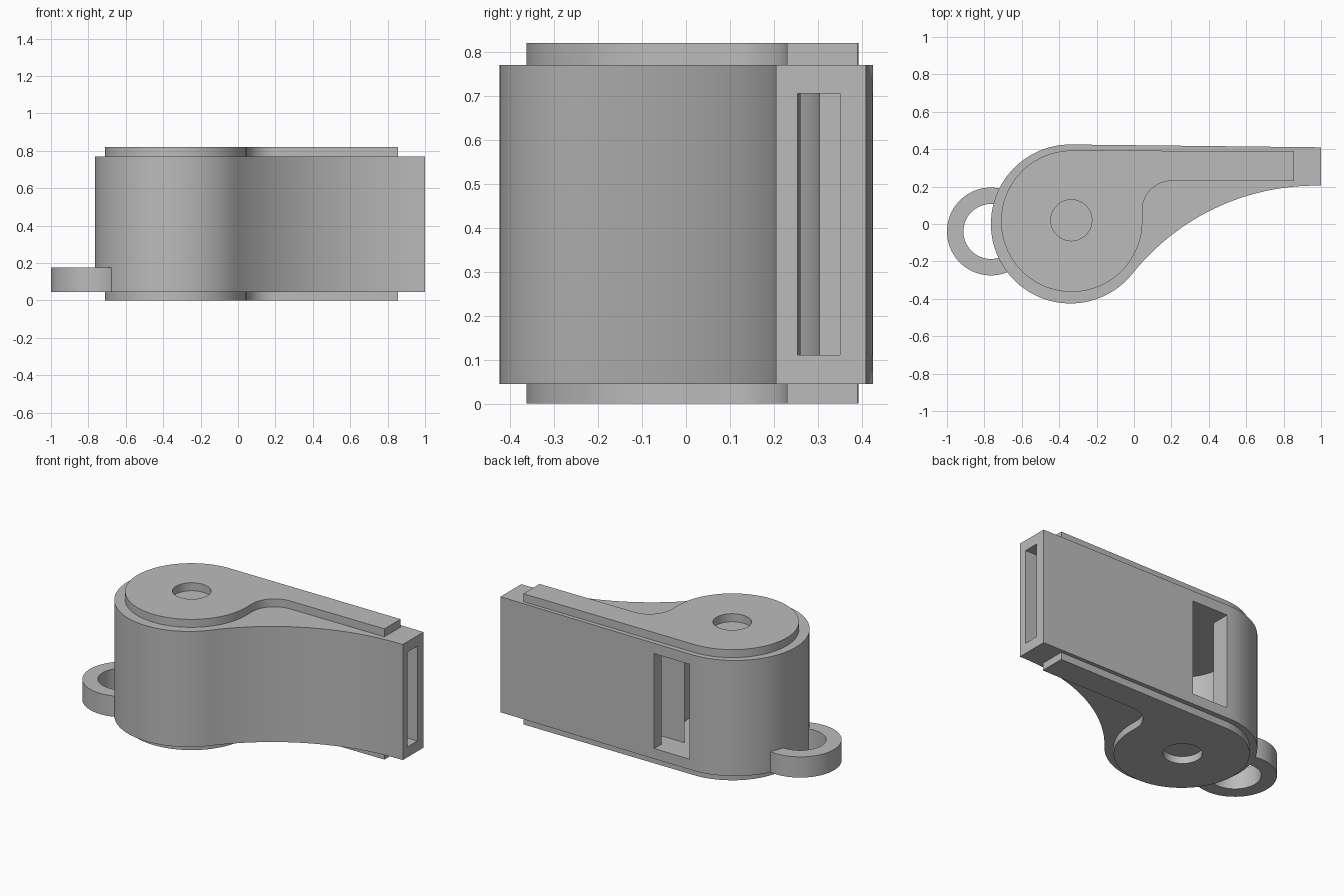
import bpy, bmesh
from math import cos, sin, radians, sqrt, atan2, degrees

cube = bpy.data.objects.get("Cube")
if cube:
    bpy.data.objects.remove(cube, do_unlink=True)

GREY = (0.5, 0.5, 0.5, 1)
grey = bpy.data.materials.new("light grey plastic")
grey.use_nodes = True
grey.diffuse_color = GREY
grey.node_tree.nodes["Principled BSDF"].inputs["Base Color"].default_value = GREY


def arc(cx, cy, r, start, end, steps):
    """Points on an arc, angles in degrees."""
    angles = [radians(start + (end - start) * i / steps) for i in range(steps + 1)]
    return [(cx + r * cos(a), cy + r * sin(a)) for a in angles]


def extrude(name, outline, z0, z1):
    """Solid prism from a flat outline."""
    bm = bmesh.new()
    base = bm.faces.new([bm.verts.new((x, y, z0)) for x, y in outline])
    top = bmesh.ops.extrude_face_region(bm, geom=[base])["geom"]
    verts = [v for v in top if isinstance(v, bmesh.types.BMVert)]
    bmesh.ops.translate(bm, verts=verts, vec=(0, 0, z1 - z0))
    bmesh.ops.recalc_face_normals(bm, faces=bm.faces)
    mesh = bpy.data.meshes.new(name)
    bm.to_mesh(mesh)
    bm.free()
    mesh.materials.append(grey)
    obj = bpy.data.objects.new(name, mesh)
    bpy.context.collection.objects.link(obj)
    return obj


def activate(obj):
    bpy.ops.object.select_all(action="DESELECT")
    obj.select_set(True)
    bpy.context.view_layer.objects.active = obj


def cut(obj, cutter):
    """Subtract the cutter, then discard it."""
    cutter.hide_render = True
    activate(obj)
    mod = obj.modifiers.new("cut", "BOOLEAN")
    mod.operation = "DIFFERENCE"
    mod.solver = "EXACT"
    mod.object = cutter
    bpy.ops.object.modifier_apply(modifier=mod.name)
    bpy.data.objects.remove(cutter, do_unlink=True)


def smooth(obj):
    activate(obj)
    bpy.ops.object.shade_smooth_by_angle(angle=radians(30))


BODY_Z = (0.045, 0.77)
INNER_Z = (0.11, 0.705)
CX, R = -0.34, 0.425

# Body: round chamber flowing through a tangent concave sweep into the mouthpiece
sweep_x, sweep_y, sweep_r = 0.97, -1.047, 1.252
touch = degrees(atan2(sweep_y, sweep_x - CX))
outline = arc(CX, 0, R, 90, 360 + touch, 56)
outline += arc(sweep_x, sweep_y, sweep_r, 180 + touch, 90, 32)[1:]
outline += [(1, 0.205), (1, 0.41)]
body = extrude("whistle_body", outline, *BODY_Z)

# Hollow chamber, then the air channel joined to the sound window
cut(body, extrude("chamber_cutter", arc(CX, -0.03, 0.335, 0, 354, 59), *INNER_Z))
airway = [(-0.32, 0.5), (-0.075, 0.5), (-0.075, 0.35), (1.05, 0.35),
          (1.05, 0.253), (-0.1, 0.26), (-0.32, 0.26)]
cut(body, extrude("airway_cutter", airway, *INNER_Z))
smooth(body)

# Raised side plates, each with a shallow round recess
plate = arc(-0.333, 0.015, 0.378, 92, 360, 52)
plate += arc(0.2, 0.075, 0.155, 180, 90, 16)
plate += [(0.855, 0.23), (0.855, 0.39)]
for name, z0, z1 in (("bottom_plate", 0, BODY_Z[0]), ("top_plate", BODY_Z[1], 0.82)):
    side = extrude(name, plate, z0, z1)
    cut(side, extrude("recess_cutter", arc(-0.335, 0.02, 0.11, 0, 350, 35), z0 - 0.1, z1 + 0.1))
    smooth(side)

# Lanyard loop, open where it sinks into the body
loop = arc(-0.765, -0.04, 0.235, 70, 296, 40) + arc(-0.765, -0.04, 0.147, 296, 70, 40)
smooth(extrude("lanyard_loop", loop, BODY_Z[0], 0.175))
